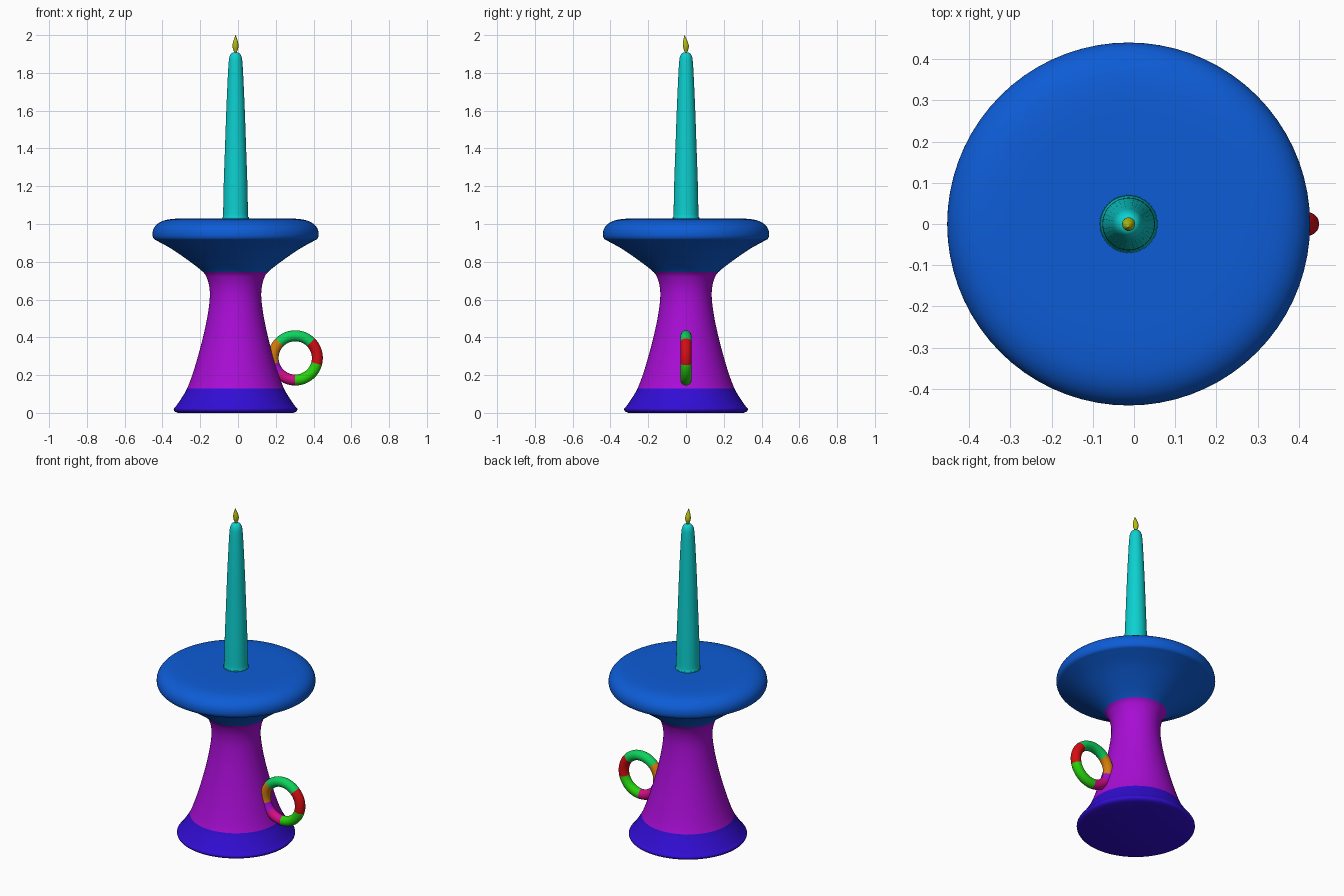
import bpy, bmesh, math
from mathutils import Vector

if "Cube" in bpy.data.objects:
    bpy.data.objects.remove(bpy.data.objects["Cube"])

AXIS_X = -0.013  # the turned parts share this axis


def material(name, r, g, b):
    m = bpy.data.materials.new(name)
    lin = [((c / 255 + 0.055) / 1.055) ** 2.4 if c > 10 else c / 255 / 12.92 for c in (r, g, b)]
    m.diffuse_color = (*lin, 1)
    m.use_nodes = True
    m.node_tree.nodes["Principled BSDF"].inputs["Base Color"].default_value = m.diffuse_color
    return m


indigo = material("indigo", 50, 13, 212)
purple = material("purple", 168, 13, 212)
blue = material("blue", 13, 92, 214)
cyan = material("cyan", 13, 208, 208)
olive = material("olive yellow", 182, 190, 18)
teal = material("sea green", 13, 210, 92)
red = material("red", 212, 13, 18)
green = material("green", 40, 210, 13)
pink = material("pink", 212, 13, 135)
orange = material("orange", 212, 125, 13)


def finish(name, bm, mats, rule, angle=40):
    """Turn a bmesh into a smooth-shaded object, coloured by face centre."""
    bmesh.ops.recalc_face_normals(bm, faces=bm.faces[:])
    for f in bm.faces:
        f.material_index = rule(f.calc_center_median())
    mesh = bpy.data.meshes.new(name)
    bm.to_mesh(mesh)
    bm.free()
    for m in mats:
        mesh.materials.append(m)
    ob = bpy.data.objects.new(name, mesh)
    bpy.context.collection.objects.link(ob)
    bpy.ops.object.select_all(action='DESELECT')
    ob.select_set(True)
    bpy.context.view_layer.objects.active = ob
    bpy.ops.object.shade_smooth_by_angle(angle=math.radians(angle))
    return ob


def spline(pts, n):
    """Smooth curve through the profile points."""
    p = [Vector(q) for q in pts]
    p = [2 * p[0] - p[1]] + p + [2 * p[-1] - p[-2]]
    out = []
    for i in range(1, len(p) - 2):
        a, b, c, d = p[i - 1:i + 3]
        for k in range(n):
            t = k / n
            out.append(0.5 * (2 * b + (c - a) * t + (2 * a - 5 * b + 4 * c - d) * t * t
                              + (3 * b - a - 3 * c + d) * t ** 3))
    return out + [p[-2]]


def turned(name, pts, sides, mats, rule=lambda c: 0, n=4, lean=lambda z: 0):
    """Closed lathe shape from (radius, height) points, capped at both ends."""
    bm = bmesh.new()
    rings = []
    for r, z in spline(pts, n):
        rings.append([bm.verts.new((AXIS_X + r * math.cos(2 * math.pi * i / sides),
                                    r * math.sin(2 * math.pi * i / sides) + lean(z), z))
                      for i in range(sides)])
    for lo, hi in zip(rings, rings[1:]):
        for i in range(sides):
            j = (i + 1) % sides
            bm.faces.new((lo[i], lo[j], hi[j], hi[i]))
    bm.faces.new(rings[0][::-1])
    bm.faces.new(rings[-1])
    return finish(name, bm, mats, rule)


# Holder: flared foot, waisted stem and wide drip dish
holder = [(0.305, 0.0), (0.322, 0.008), (0.327, 0.022), (0.312, 0.04), (0.285, 0.08),
          (0.256, 0.13), (0.226, 0.21), (0.196, 0.31), (0.170, 0.41), (0.149, 0.51),
          (0.137, 0.60), (0.138, 0.66), (0.150, 0.71), (0.171, 0.745), (0.240, 0.80),
          (0.335, 0.866), (0.410, 0.908), (0.433, 0.922), (0.440, 0.945), (0.434, 0.975),
          (0.414, 1.0), (0.380, 1.018), (0.330, 1.027), (0.25, 1.030), (0.05, 1.030)]
turned("candle_holder", holder, 72, [indigo, purple, blue],
       lambda c: 0 if c.z < 0.13 else 1 if c.z < 0.745 else 2)

# Tapered candle with a slightly melted foot and rounded tip
candle = [(0.070, 1.02), (0.070, 1.036), (0.066, 1.05), (0.063, 1.2), (0.056, 1.4),
          (0.049, 1.6), (0.041, 1.78), (0.036, 1.86), (0.031, 1.888), (0.021, 1.904),
          (0.004, 1.91)]
turned("candle", candle, 32, [cyan])

# Flame, its tip bent slightly forward
flame = [(0.003, 1.90), (0.010, 1.918), (0.016, 1.94), (0.013, 1.963), (0.006, 1.985),
         (0.001, 2.0)]
turned("flame", flame, 14, [olive], n=3,
       lean=lambda z: -0.008 * max(0, (z - 1.94) / 0.06))

# Ring handle, divided into coloured arcs (start angles in degrees)
arcs = [(0, red), (45, teal), (135, orange), (195, purple), (222, pink), (270, green), (345, red)]
ring_mats = [red, teal, orange, purple, pink, green]
CX, CZ, MAJOR, MINOR = 0.303, 0.291, 0.117, 0.029


def arc_colour(c):
    a = math.degrees(math.atan2(c.z - CZ, c.x - CX)) % 360
    return ring_mats.index([m for start, m in arcs if a >= start][-1])


bm = bmesh.new()
SEG, TUBE = 120, 20
loops = []
for i in range(SEG):
    a = 2 * math.pi * i / SEG
    loop = []
    for k in range(TUBE):
        t = 2 * math.pi * k / TUBE
        r = MAJOR + MINOR * math.cos(t)
        loop.append(bm.verts.new((CX + r * math.cos(a), MINOR * math.sin(t), CZ + r * math.sin(a))))
    loops.append(loop)
for i in range(SEG):
    p, q = loops[i], loops[(i + 1) % SEG]
    for k in range(TUBE):
        m = (k + 1) % TUBE
        bm.faces.new((p[k], p[m], q[m], q[k]))
finish("ring_handle", bm, ring_mats, arc_colour)
